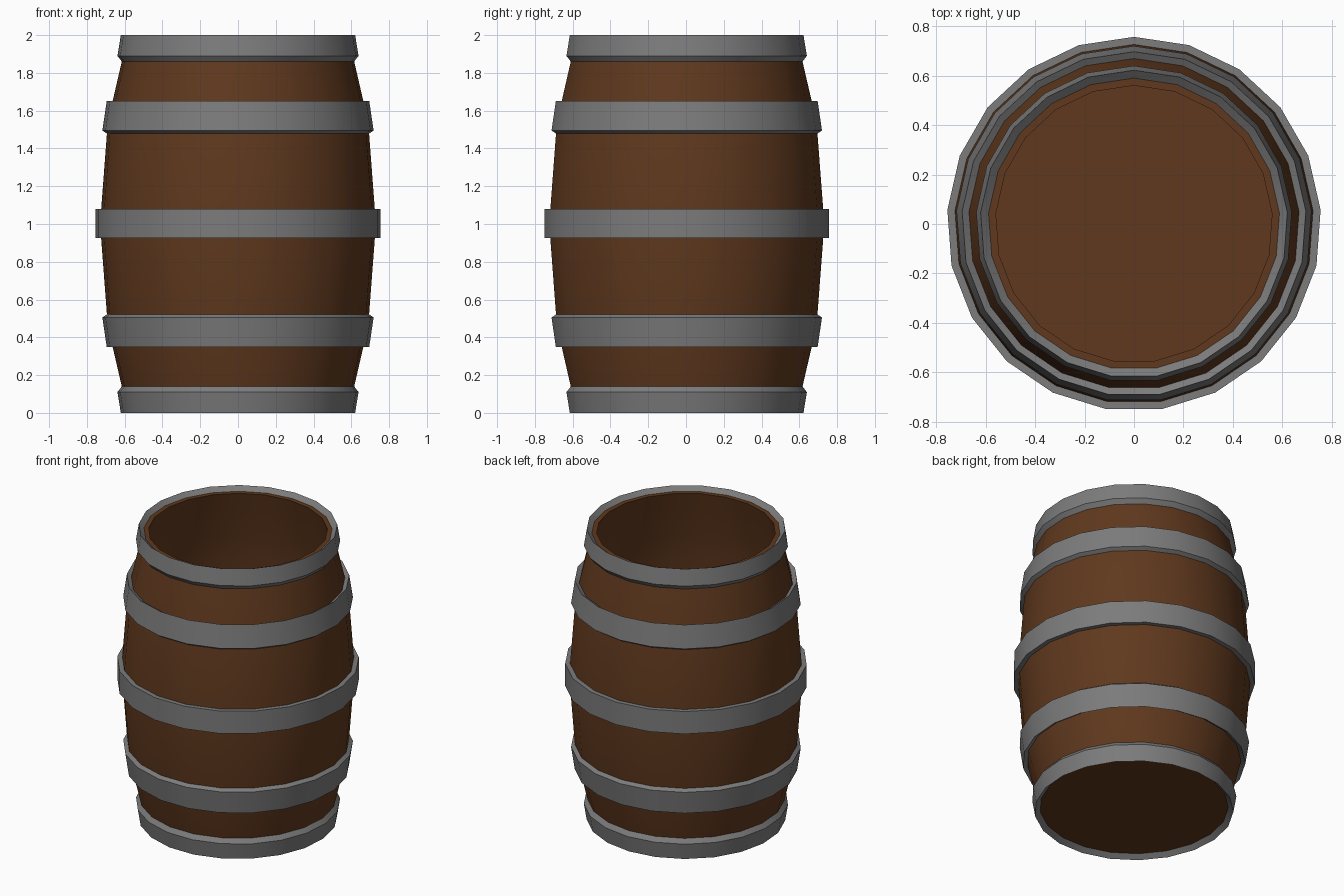
import bpy, bmesh, math

if "Cube" in bpy.data.objects:
    bpy.data.objects.remove(bpy.data.objects["Cube"])

SIDES = 21  # low-poly ring count, one corner pointing to +y


def lathe(name, profile, material, closed=False):
    """Spin an (r, z) profile around z; open profiles get a cap at each end."""
    bm = bmesh.new()
    rings = []
    for r, z in profile:
        ring = []
        for k in range(SIDES):
            a = math.pi / 2 + 2 * math.pi * k / SIDES
            ring.append(bm.verts.new((r * math.cos(a), r * math.sin(a), z)))
        rings.append(ring)
    pairs = list(zip(rings, rings[1:]))
    if closed:
        pairs.append((rings[-1], rings[0]))
    else:
        bm.faces.new(rings[0])
        bm.faces.new(rings[-1])
    for lo, hi in pairs:
        for k in range(SIDES):
            n = (k + 1) % SIDES
            bm.faces.new((lo[k], lo[n], hi[n], hi[k]))
    bmesh.ops.recalc_face_normals(bm, faces=bm.faces[:])
    mesh = bpy.data.meshes.new(name)
    bm.to_mesh(mesh)
    bm.free()
    obj = bpy.data.objects.new(name, mesh)
    bpy.context.collection.objects.link(obj)
    mesh.materials.append(material)
    bpy.ops.object.select_all(action='DESELECT')
    obj.select_set(True)
    bpy.context.view_layer.objects.active = obj
    bpy.ops.object.shade_smooth_by_angle(angle=math.radians(30))
    return obj


def flip(profile):
    """Mirror a profile about the mid height z = 1."""
    return [(r, 2 - z) for r, z in profile]


def paint(name, color):
    mat = bpy.data.materials.new(name)
    mat.diffuse_color = (*color, 1)
    mat.use_nodes = True
    mat.node_tree.nodes["Principled BSDF"].inputs["Base Color"].default_value = mat.diffuse_color
    return mat


wood = paint("wood", (0.115, 0.04, 0.0125))
metal = paint("dark_metal", (0.2, 0.2, 0.2))

# Hollow wooden body, set slightly inside the end hoops:
# outside going up, inside going back down to the floor
END, WALL = 0.028, 0.03
lower = [(0.59, END), (0.617, 0.14), (0.669, 0.365), (0.696, 0.522), (0.727, 0.93)]
outside = lower + flip(lower)[::-1]
inside = [(r - WALL, min(max(z, END + WALL), 2 - END)) for r, z in reversed(outside)]
lathe("barrel_body", outside + inside, wood)

# Metal hoops with slanted ends: lower pair mirrored to the top, plus the middle one
end_hoop = [(0.59, END), (0.622, 0), (0.64, 0.11), (0.617, 0.14)]
quarter_hoop = [(0.668, 0.368), (0.697, 0.35), (0.72, 0.505), (0.695, 0.522)]
middle_hoop = [(0.726, 0.925), (0.757, 0.925), (0.757, 1.08), (0.726, 1.08)]
lathe("bottom_hoop", end_hoop, metal, closed=True)
lathe("top_hoop", flip(end_hoop), metal, closed=True)
lathe("lower_hoop", quarter_hoop, metal, closed=True)
lathe("upper_hoop", flip(quarter_hoop), metal, closed=True)
lathe("middle_hoop", middle_hoop, metal, closed=True)
